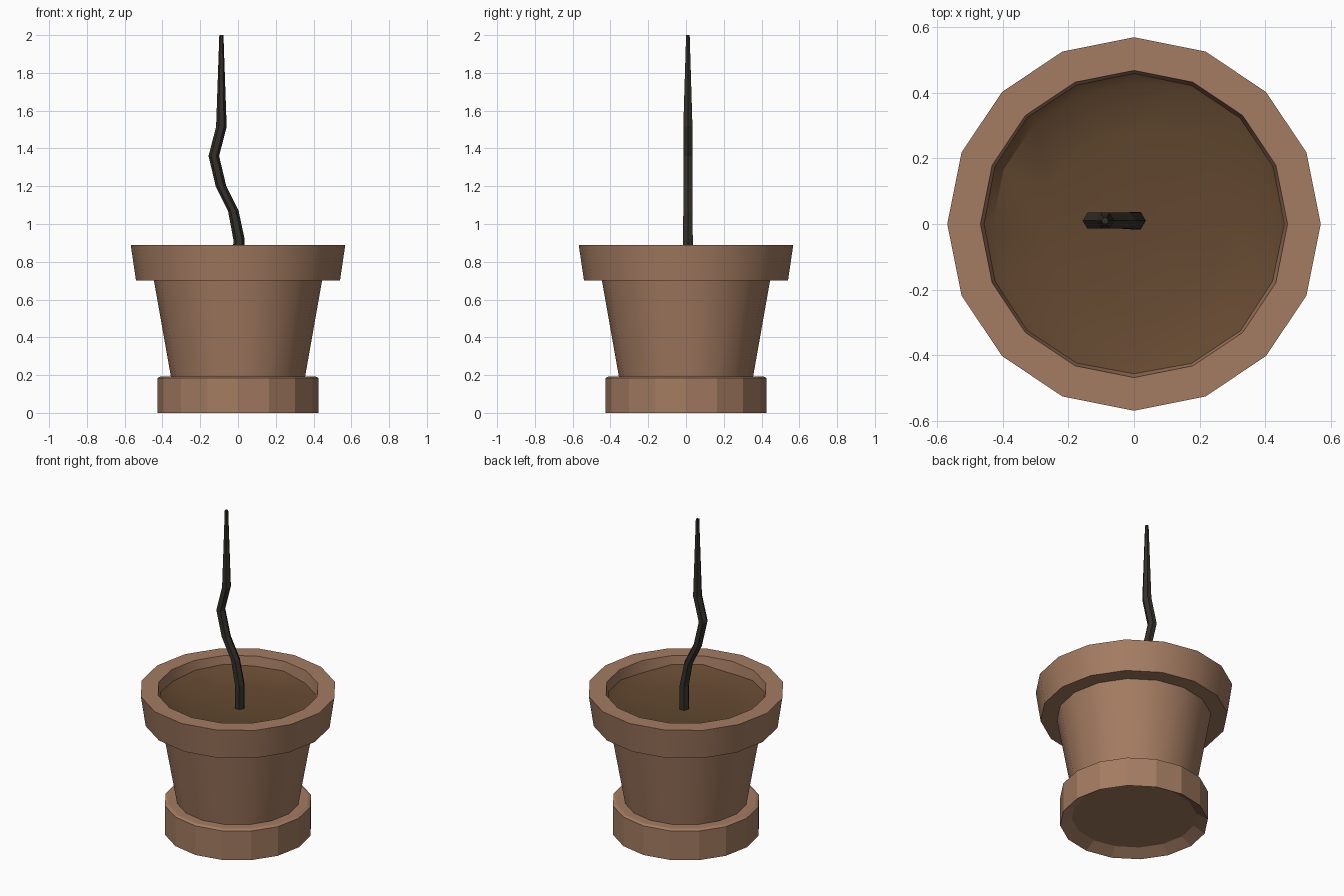
import bpy, bmesh, math, random
from mathutils import Vector

if "Cube" in bpy.data.objects:
    bpy.data.objects.remove(bpy.data.objects["Cube"])

random.seed(4)


def material(name, rgb):
    m = bpy.data.materials.new(name)
    m.diffuse_color = (*rgb, 1)
    m.use_nodes = True
    m.node_tree.nodes["Principled BSDF"].inputs["Base Color"].default_value = m.diffuse_color
    return m


CLAY = material("clay", (0.37, 0.2, 0.12))
SOIL = material("soil", (0.125, 0.065, 0.03))
BARK = material("dark_bark", (0.034, 0.03, 0.023))


def build(name, rings, mat, cap_start=False, cap_end=False, smooth=True):
    """Skin a list of vertex rings into one surface."""
    bm = bmesh.new()
    rings = [[bm.verts.new(p) for p in ring] for ring in rings]
    for a, b in zip(rings, rings[1:]):
        n = len(a)
        for i in range(n):
            j = (i + 1) % n
            bm.faces.new((a[i], a[j], b[j], b[i]))
    if cap_start:
        bm.faces.new(rings[0][::-1])
    if cap_end:
        bm.faces.new(rings[-1])
    me = bpy.data.meshes.new(name)
    bm.to_mesh(me)
    bm.free()
    me.materials.append(mat)
    ob = bpy.data.objects.new(name, me)
    bpy.context.collection.objects.link(ob)
    if smooth:
        bpy.ops.object.select_all(action='DESELECT')
        ob.select_set(True)
        bpy.context.view_layer.objects.active = ob
        bpy.ops.object.shade_smooth_by_angle(angle=math.radians(30))
    return ob


def circle(r, z, n=16, x=0, y=0, bump=0):
    return [Vector((x + r * math.cos(t), y + r * math.sin(t),
                    z + random.uniform(-bump, bump)))
            for t in (2 * math.pi * i / n for i in range(n))]


# Saucer-like foot with a shallow recess underneath
build("foot", [circle(r, z) for r, z in
               [(0.36, 0.04), (0.427, 0), (0.427, 0.185), (0.41, 0.193), (0.355, 0.193)]],
      CLAY, cap_start=True, smooth=False)

# Tapered pot body
build("pot_body", [circle(0.355, 0.19), circle(0.445, 0.7)], CLAY)

# Thick flared rim and its inner wall
build("pot_rim", [circle(r, z) for r, z in
                  [(0.44, 0.7), (0.54, 0.7), (0.568, 0.89), (0.467, 0.89), (0.45, 0.78)]],
      CLAY)

# Dished, slightly uneven soil
build("soil", [circle(0.459, 0.83, bump=0.012), circle(0.43, 0.81, bump=0.008),
               circle(0.28, 0.785, bump=0.004), circle(0.1, 0.772)],
      SOIL, cap_end=True)

# Crooked six-sided stem: x, z, radius
STEM = [(0.005, 0.74, 0.031), (0.005, 0.92, 0.03), (-0.025, 1.07, 0.028), (-0.09, 1.2, 0.028),
        (-0.128, 1.36, 0.028), (-0.088, 1.515, 0.028), (-0.088, 2.0, 0.011)]
build("stem", [circle(r, z, 6, x, 0.01) for x, z, r in STEM],
      BARK, cap_start=True, cap_end=True, smooth=False)
